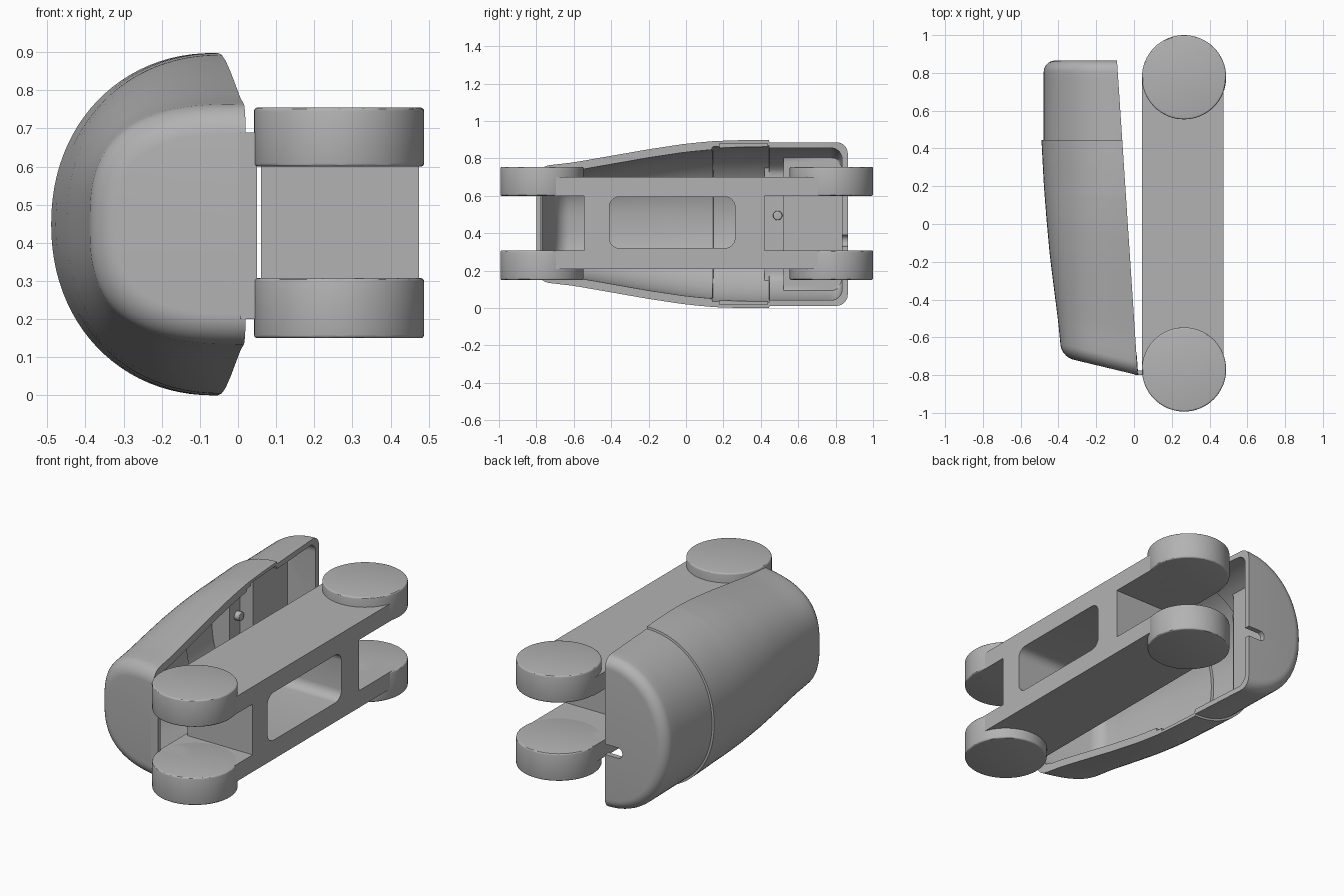
import bpy, bmesh, math

cube = bpy.data.objects.get("Cube")
if cube:
    bpy.data.objects.remove(cube, do_unlink=True)

grey = bpy.data.materials.new("plain_grey")
grey.use_nodes = True
grey.diffuse_color = (0.45, 0.45, 0.45, 1)
grey.node_tree.nodes["Principled BSDF"].inputs["Base Color"].default_value = (0.45, 0.45, 0.45, 1)


def make(name, bm):
    bmesh.ops.recalc_face_normals(bm, faces=bm.faces)
    me = bpy.data.meshes.new(name)
    bm.to_mesh(me)
    bm.free()
    me.materials.append(grey)
    ob = bpy.data.objects.new(name, me)
    bpy.context.collection.objects.link(ob)
    return ob


def box(name, x, y, z, bevel=0, axis=None):
    """Box from ranges; bevel rounds all edges, or only those along axis."""
    bm = bmesh.new()
    bmesh.ops.create_cube(bm, size=1)
    for v in bm.verts:
        v.co = [(r[0] + r[1]) / 2 + c * (r[1] - r[0]) for r, c in zip((x, y, z), v.co)]
    if bevel:
        edges = [e for e in bm.edges if axis is None
                 or abs((e.verts[0].co - e.verts[1].co).normalized()[axis]) > 0.9]
        bmesh.ops.bevel(bm, geom=edges, offset=bevel, segments=6, affect='EDGES', profile=0.5)
    return make(name, bm)


def disc(name, x, y, z, radius, bevel=0):
    bm = bmesh.new()
    bmesh.ops.create_cone(bm, cap_ends=True, segments=64, radius1=radius, radius2=radius,
                          depth=z[1] - z[0])
    for v in bm.verts:
        v.co.x += x
        v.co.y += y
        v.co.z += (z[0] + z[1]) / 2
    if bevel:
        rims = [e for e in bm.edges if abs(e.verts[0].co.z - e.verts[1].co.z) < 1e-4]
        bmesh.ops.bevel(bm, geom=rims, offset=bevel, segments=3, affect='EDGES', profile=0.5)
    return make(name, bm)


def activate(ob):
    bpy.ops.object.select_all(action='DESELECT')
    ob.select_set(True)
    bpy.context.view_layer.objects.active = ob


def cut(ob, cutters):
    activate(ob)
    for c in cutters:
        mod = ob.modifiers.new("cut", 'BOOLEAN')
        mod.operation = 'DIFFERENCE'
        mod.solver = 'EXACT'
        mod.object = c
        bpy.ops.object.modifier_apply(modifier=mod.name)
        bpy.data.objects.remove(c, do_unlink=True)


def smooth(ob):
    activate(ob)
    bpy.ops.object.shade_smooth_by_angle(angle=math.radians(30))


def interp(points, s):
    if s <= points[0][0]:
        return points[0][1]
    for (a, p), (b, q) in zip(points, points[1:]):
        if s <= b:
            return p + (q - p) * (s - a) / (b - a)
    return points[-1][1]


# Shell: lofted D-shaped sections, hollow and open towards +x
MID = 0.449
FRONT, BACK, STEP = -0.8, 0.865, 0.445
HALF_HEIGHT = [(-0.8, 0.307), (-0.6, 0.33), (-0.4, 0.365), (-0.2, 0.4),
               (0, 0.43), (0.15, 0.444), (0.3, 0.449)]
SIDE = [(-0.73, -0.39), (-0.6, -0.402), (-0.4, -0.425), (-0.2, -0.447),
        (0, -0.463), (0.2, -0.477), (0.445, -0.49)]
N = 48


def section(s, inset, scale, step, wall, shift, floor):
    edge = 0.02 - 0.11 * (s - FRONT) / (BACK - FRONT)
    fade = min(1, max(0, (0.2 - s) / 0.9))
    power = 2 / (2.1 + 0.7 * fade)
    off = inset + step + wall
    width = (edge - interp(SIDE, s) - off) * scale
    height = (interp(HALF_HEIGHT, s) - off) * scale
    ring = []
    for i in range(N + 1):
        a = math.pi * (i / N - 0.5)
        x = edge - width * max(0, math.cos(a)) ** power
        z = MID + math.copysign(height * abs(math.sin(a)) ** power, a)
        x = max(x, floor)
        ring.append((x, s + shift + 0.24 * fade * (edge - x), z))
    return ring


# Stations: position, inset, scale, end direction
stations = [(FRONT, 0.07, 0, 1)]
for k in range(9):
    t = k / 8 * math.pi / 2
    stations.append((FRONT + 0.07 * (1 - math.cos(t)), 0.07 * (1 - math.sin(t)), 1, 1))
breaks = [0.139, 0.141, 0.419, 0.421, STEP - 0.001, STEP + 0.001, 0.519, 0.521]
body = sorted([-0.68 + 0.06 * k for k in range(25)] + breaks)
stations += [(s, 0, 1, 0) for s in body]
for k in range(9):
    t = k / 8 * math.pi / 2
    stations.append((BACK - 0.06 * (1 - math.sin(t)), 0.06 * (1 - math.cos(t)), 1, -1))
stations.append((BACK, 0.06, 0, -1))

bm = bmesh.new()
outer, inner = [], []
for s, inset, scale, end in stations:
    step = 0.012 if s > STEP else 0
    wall = 0.045 if s < 0.14 else 0.03
    floor = -0.27 if s > 0.52 else -0.35 if s > 0.42 else -1
    outer.append([bm.verts.new(p) for p in section(s, inset, scale, step, 0, 0, -1)])
    inner.append([bm.verts.new(p) for p in
                  section(s, inset, scale, 0.012, wall - 0.012 * (s < STEP), end * 0.03, floor)])
for j in range(len(stations) - 1):
    for grid in (outer, inner):
        for i in range(N):
            bm.faces.new((grid[j][i], grid[j][i + 1], grid[j + 1][i + 1], grid[j + 1][i]))
    for i in (0, N):
        bm.faces.new((outer[j][i], outer[j + 1][i], inner[j + 1][i], inner[j][i]))
bmesh.ops.remove_doubles(bm, verts=bm.verts, dist=1e-5)
shell = make("shell", bm)

# Latch slots in the rim and the cable notch in the back wall
slots = [box("slot_cutter", (-0.13, 0.1), (0.18, 0.435), (MID + s * 0.41 - 0.02, MID + s * 0.41 + 0.02))
         for s in (1, -1)]
notch = box("notch_cutter", (-0.2, 0.05), (0.8, 0.9), (0.33, 0.39), 0.028, 1)
cut(shell, slots + [notch])
smooth(shell)

# Peg on the inner floor and hinge strip on the front edge
peg = disc("locating_peg", 0, 0, (-0.37, -0.32), 0.025, 0.005)
peg.rotation_euler = (0, math.pi / 2, 0)
peg.location = (0, 0.49, 0.495)
smooth(peg)
box("hinge_strip", (0.005, 0.05), (-0.8, -0.775), (0.2, 0.69))

# Arm: two plates with round bosses at both ends
for side, plate_z, boss_z in (("upper", (0.6, 0.7), (0.6, 0.755)),
                              ("lower", (0.21, 0.308), (0.15, 0.308))):
    box(side + "_plate", (0.042, 0.475), (-0.77, 0.78), plate_z)
    for end, y in (("front", -0.77), ("back", 0.777)):
        smooth(disc(side + "_" + end + "_boss", 0.265, y, boss_z, 0.223, 0.009))

# Web between the plates, with a rounded window
web = box("web", (0.06, 0.475), (-0.545, 0.42), (0.3, 0.605))
cut(web, [box("window_cutter", (-0.1, 0.6), (-0.41, 0.262), (0.32, 0.595), 0.055, 0)])
smooth(web)
